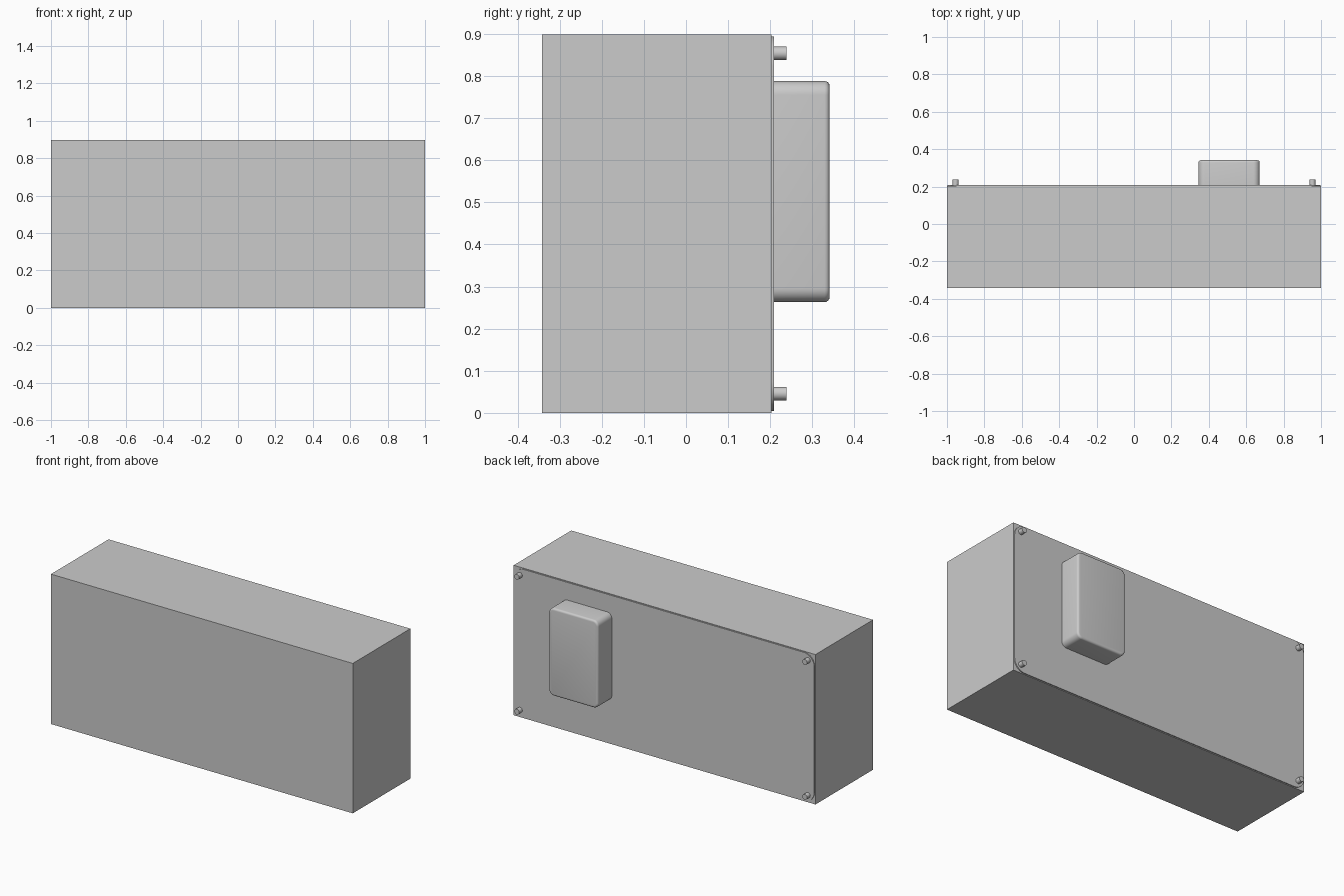
import bpy, bmesh, math

if "Cube" in bpy.data.objects:
    bpy.data.objects.remove(bpy.data.objects["Cube"])


def finish(bm, name, angle=35):
    bmesh.ops.recalc_face_normals(bm, faces=bm.faces)
    mesh = bpy.data.meshes.new(name)
    bm.to_mesh(mesh)
    bm.free()
    ob = bpy.data.objects.new(name, mesh)
    bpy.context.collection.objects.link(ob)
    bpy.ops.object.select_all(action='DESELECT')
    ob.select_set(True)
    bpy.context.view_layer.objects.active = ob
    bpy.ops.object.shade_smooth_by_angle(angle=math.radians(angle))
    return ob


def prism(name, outline, y0, y1, edge_round=0.0):
    """Extrude an x/z outline along y, optionally rounding the rear rim."""
    bm = bmesh.new()
    front = bm.faces.new([bm.verts.new((x, y0, z)) for x, z in outline])
    ext = bmesh.ops.extrude_face_region(bm, geom=[front], use_keep_orig=True)
    for v in (g for g in ext['geom'] if isinstance(g, bmesh.types.BMVert)):
        v.co.y = y1
    bmesh.ops.recalc_face_normals(bm, faces=bm.faces)
    if edge_round:
        rim = [e for e in bm.edges if all(abs(v.co.y - y1) < 1e-5 for v in e.verts)]
        bmesh.ops.bevel(bm, geom=rim, offset=edge_round, segments=4,
                        profile=0.5, affect='EDGES')
    return finish(bm, name)


def rounded_rect(x0, x1, z0, z1, r, steps=8):
    corners = [(x1 - r, z1 - r), (x0 + r, z1 - r), (x0 + r, z0 + r), (x1 - r, z0 + r)]
    return [(cx + r * math.cos(a), cz + r * math.sin(a))
            for i, (cx, cz) in enumerate(corners)
            for a in (math.pi / 2 * (i + k / steps) for k in range(steps + 1))]


def circle(cx, cz, r, n=24):
    return [(cx + r * math.cos(2 * math.pi * k / n), cz + r * math.sin(2 * math.pi * k / n))
            for k in range(n)]


# Main cabinet
prism("cabinet_body", [(-1, 0), (1, 0), (1, 0.898), (-1, 0.898)], -0.342, 0.203)

# Thin rear plate with rounded corners
prism("rear_plate", rounded_rect(-0.996, 0.996, 0.004, 0.894, 0.07), 0.2, 0.209)

# Raised rear housing
prism("rear_housing", rounded_rect(0.345, 0.672, 0.263, 0.788, 0.033), 0.205, 0.341, 0.012)

# Corner pegs
for x in (-0.954, 0.954):
    for z in (0.046, 0.854):
        prism("corner_peg", circle(x, z, 0.016), 0.2, 0.239)
